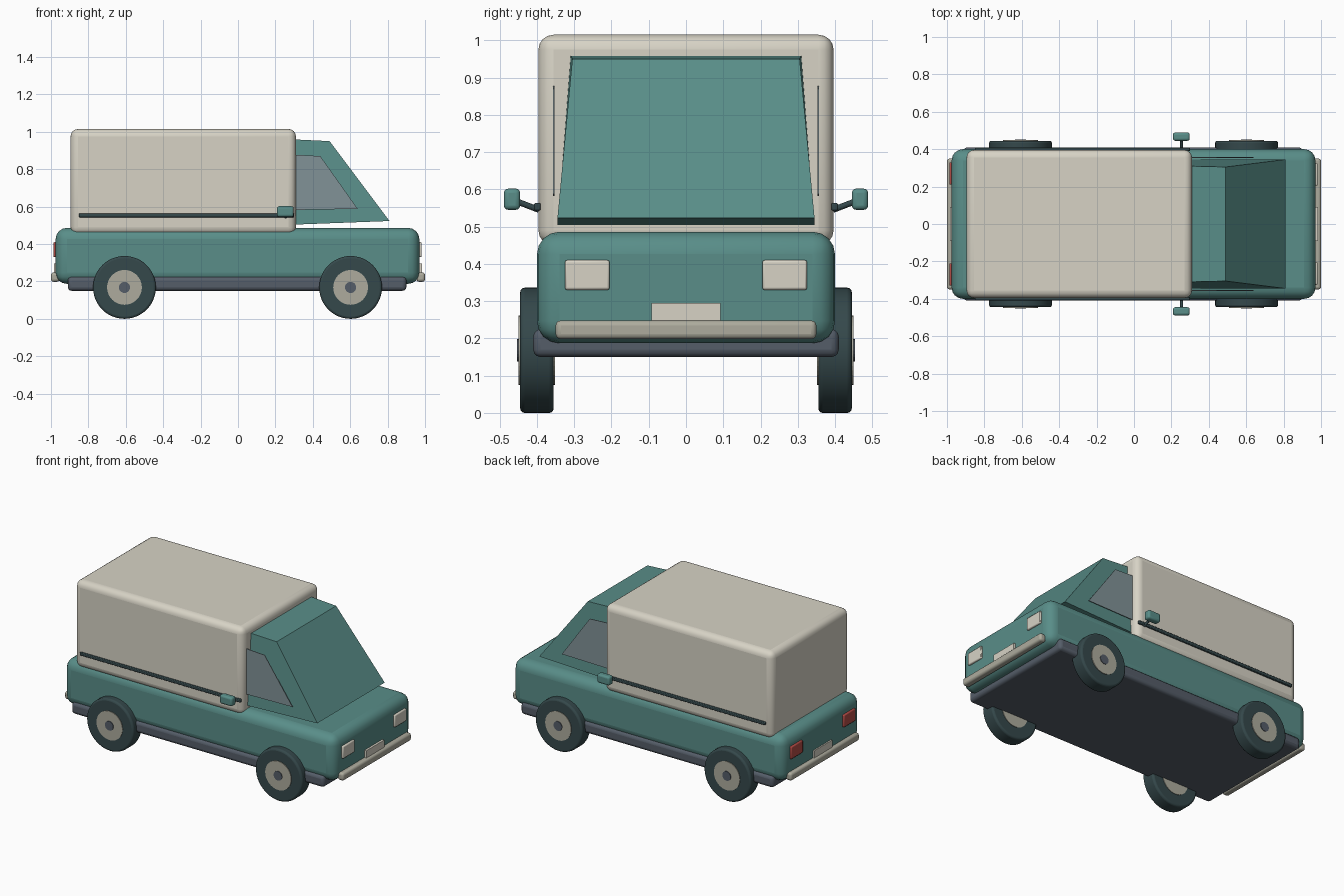
import bpy, bmesh, math
from mathutils import Vector

if "Cube" in bpy.data.objects:
    bpy.data.objects.remove(bpy.data.objects["Cube"])

def material(name, r, g, b):
    m = bpy.data.materials.new(name)
    m.diffuse_color = (r, g, b, 1)
    m.use_nodes = True
    m.node_tree.nodes["Principled BSDF"].inputs["Base Color"].default_value = m.diffuse_color
    return m

TEAL = material("teal_paint", 0.10, 0.27, 0.25)
CREAM = material("cream_paint", 0.68, 0.65, 0.56)
METAL = material("dull_metal", 0.42, 0.41, 0.34)
DARK = material("dark_trim", 0.035, 0.065, 0.07)
SLATE = material("slate_grey", 0.09, 0.11, 0.14)
GLASS = material("side_glass", 0.22, 0.29, 0.31)
RED = material("red_lens", 0.45, 0.07, 0.06)

def finish(bm, name, mat, bevel=0, segments=3):
    bmesh.ops.recalc_face_normals(bm, faces=bm.faces)
    me = bpy.data.meshes.new(name)
    bm.to_mesh(me)
    bm.free()
    ob = bpy.data.objects.new(name, me)
    bpy.context.collection.objects.link(ob)
    me.materials.append(mat)
    if bevel:
        mod = ob.modifiers.new("rounded_edges", 'BEVEL')
        mod.width, mod.segments = bevel, segments
        mod.limit_method, mod.angle_limit = 'ANGLE', math.radians(40)
        bpy.context.view_layer.objects.active = ob
        ob.select_set(True)
        bpy.ops.object.shade_smooth_by_angle(angle=math.radians(35))
        ob.select_set(False)
    return ob

def box(name, mat, x, y, z, bevel=0, segments=3):
    bm = bmesh.new()
    bmesh.ops.create_cube(bm, size=1)
    for v in bm.verts:
        v.co = Vector([(a[0] + a[1]) / 2 + c * (a[1] - a[0])
                       for c, a in zip(v.co, (x, y, z))])
    return finish(bm, name, mat, bevel, segments)

def side_prism(name, mat, profile, near, far):
    # joins an x-z profile at two sets of y positions
    bm = bmesh.new()
    a = [bm.verts.new((x, y, z)) for (x, z), y in zip(profile, near)]
    b = [bm.verts.new((x, y, z)) for (x, z), y in zip(profile, far)]
    bm.faces.new(a)
    bm.faces.new(b)
    n = len(a)
    for i in range(n):
        j = (i + 1) % n
        bm.faces.new((a[i], a[j], b[j], b[i]))
    return finish(bm, name, mat)

def rod(name, mat, start, end, radius, sides=32, bevel=0):
    s, e = Vector(start), Vector(end)
    d = e - s
    bm = bmesh.new()
    bmesh.ops.create_cone(bm, cap_ends=True, segments=sides, radius1=radius,
                          radius2=radius, depth=d.length)
    rot = d.to_track_quat('Z', 'Y')
    for v in bm.verts:
        v.co = rot @ v.co + (s + e) / 2
    return finish(bm, name, mat, bevel)

def span(a, b, s):
    return tuple(sorted((a * s, b * s)))

# main shells
box("chassis", SLATE, (-0.91, 0.90), (-0.41, 0.41), (0.15, 0.225), 0.02)
box("lower_body", TEAL, (-0.975, 0.97), (-0.40, 0.40), (0.187, 0.486), 0.06, 4)
box("cargo_box", CREAM, (-0.895, 0.31), (-0.396, 0.396), (0.45, 1.015), 0.04, 4)

# tapered cab
cab = [(0.28, 0.503), (0.81, 0.523), (0.49, 0.95), (0.28, 0.96)]
ys = [0.345, 0.345, 0.305, 0.31]
side_prism("cab", TEAL, cab, [-y for y in ys], ys)

for s, side in ((-1, "right"), (1, "left")):
    # side window and stripe
    window = [(0.29, 0.582), (0.64, 0.588), (0.44, 0.87), (0.29, 0.878)]
    side_prism(side + "_window", GLASS, window, [0.353 * s] * 4, [0.357 * s] * 4)
    box(side + "_side_stripe", DARK, (-0.85, 0.30), span(0.39, 0.408, s),
        (0.543, 0.563), 0.004, 2)

    # door mirror
    rod(side + "_mirror_arm", DARK, (0.255, 0.395 * s, 0.545),
        (0.255, 0.46 * s, 0.57), 0.008, 12)
    box(side + "_mirror", TEAL, (0.208, 0.298), span(0.445, 0.489, s),
        (0.545, 0.602), 0.012)

    # wheels
    for x, end in ((-0.607, "rear"), (0.602, "front")):
        pre = side + "_" + end
        rod(pre + "_tyre", DARK, (x, 0.355 * s, 0.168), (x, 0.445 * s, 0.168),
            0.168, 48, 0.012)
        rod(pre + "_hub", METAL, (x, 0.352 * s, 0.168), (x, 0.449 * s, 0.168), 0.093, 40)
        rod(pre + "_hub_cap", SLATE, (x, 0.40 * s, 0.168), (x, 0.453 * s, 0.168), 0.03, 20)

    # lamps
    box(side + "_headlight", CREAM, (0.95, 0.982), span(0.205, 0.325, s),
        (0.33, 0.41), 0.006, 2)
    box(side + "_taillight", RED, (-0.987, -0.95), span(0.21, 0.33, s),
        (0.33, 0.41), 0.006, 2)

# bumpers and number plates
for s, end in ((-1, "rear"), (1, "front")):
    box(end + "_bumper", METAL, span(0.955, 1.0, s), (-0.35, 0.35), (0.198, 0.248), 0.014)
    box(end + "_plate", CREAM, span(0.95, 0.984, s), (-0.092, 0.092), (0.235, 0.295))
